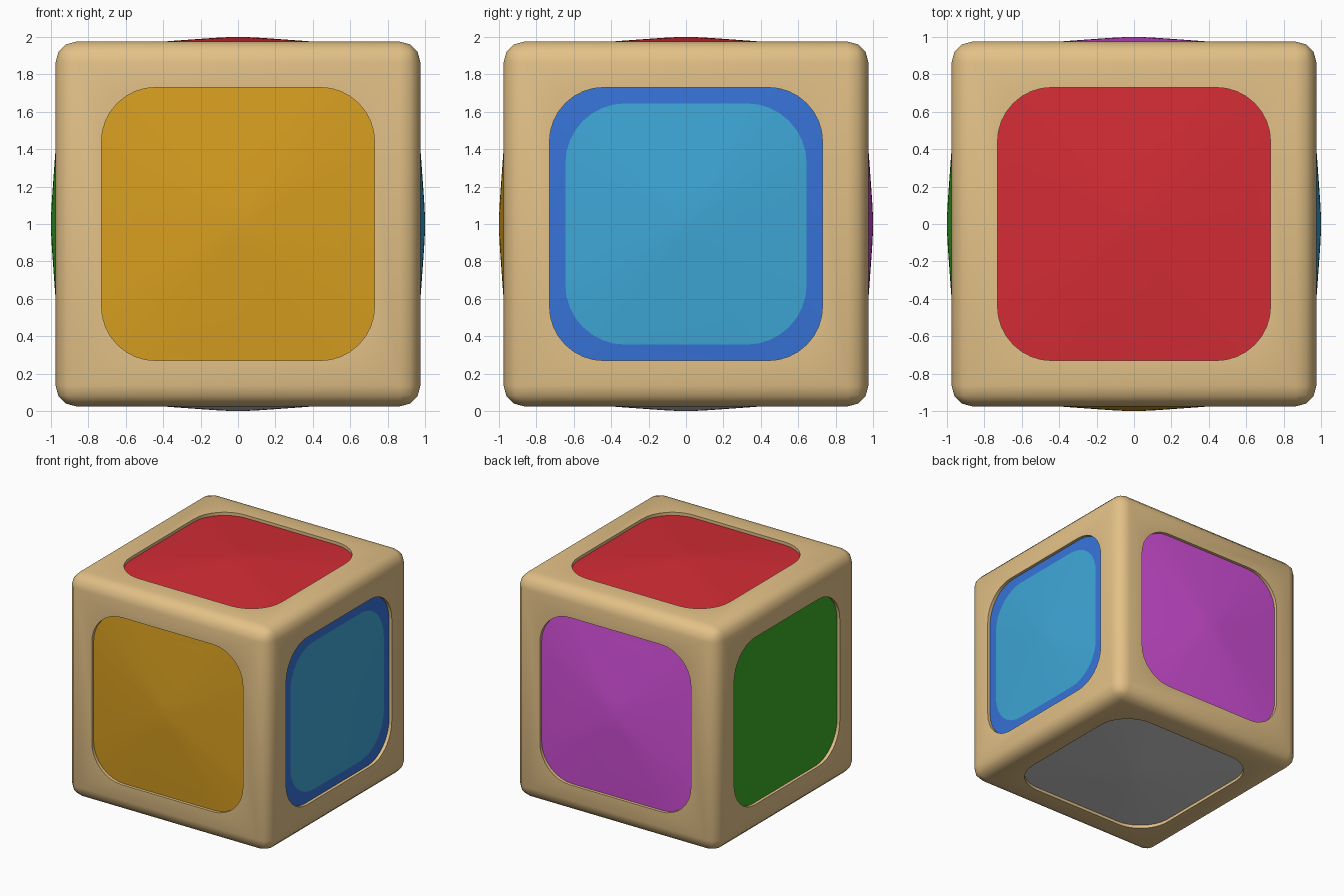
import bpy, bmesh, math
from mathutils import Matrix, Vector

if "Cube" in bpy.data.objects:
    bpy.data.objects.remove(bpy.data.objects["Cube"])

HALF = 0.975      # half width of the wooden block
BEVEL = 0.11      # rounding of the block edges
WINDOW = 0.73     # half width of each window
STEPS = 8         # segments per rounded window corner
CENTRE = Matrix.Translation((0, 0, 1))


def material(name, rgb):
    """Flat colour from 0-255 display values."""
    m = bpy.data.materials.new(name)
    lin = [((c / 255 + 0.055) / 1.055) ** 2.4 for c in rgb]
    m.diffuse_color = (*lin, 1)
    m.use_nodes = True
    m.node_tree.nodes["Principled BSDF"].inputs["Base Color"].default_value = m.diffuse_color
    return m


def finish(bm, name, mats, angle):
    mesh = bpy.data.meshes.new(name)
    bm.to_mesh(mesh)
    bm.free()
    for m in mats:
        mesh.materials.append(m)
    mesh.shade_smooth()
    mesh.set_sharp_from_angle(angle=math.radians(angle))
    ob = bpy.data.objects.new(name, mesh)
    bpy.context.collection.objects.link(ob)
    return ob


def outline(half, radius):
    """Rounded square, four corners of STEPS + 1 points, counter-clockwise."""
    pts = []
    for k in range(4):
        a0 = k * math.pi / 2
        sx, sy = ((1, 1), (-1, 1), (-1, -1), (1, -1))[k]
        for i in range(STEPS + 1):
            a = a0 + i / STEPS * math.pi / 2
            pts.append((sx * (half - radius) + radius * math.cos(a),
                        sy * (half - radius) + radius * math.sin(a)))
    return pts


def dome(x, y):
    """Shallow pillow: rounded at the middle, gently sloping to the rim."""
    r = (abs(x) ** 3 + abs(y) ** 3) ** (1 / 3)
    return 1.008 - math.hypot(0.008, 0.075 * r)


# Rotations that carry the top side onto every side of the block
SIDES = {
    "top": Matrix.Identity(4),
    "bottom": Matrix.Rotation(math.pi, 4, 'X'),
    "front": Matrix.Rotation(math.pi / 2, 4, 'X'),
    "back": Matrix.Rotation(-math.pi / 2, 4, 'X'),
    "right": Matrix.Rotation(math.pi / 2, 4, 'Y'),
    "left": Matrix.Rotation(-math.pi / 2, 4, 'Y'),
}

wood = material("light wood", (227, 193, 135))
blue = material("blue", (55, 115, 216))
COLOURS = {
    "top": material("red", (212, 44, 53)),
    "bottom": material("light grey", (205, 205, 205)),
    "front": material("amber", (216, 159, 32)),
    "back": material("magenta", (212, 80, 219)),
    "right": material("sky blue", (62, 167, 215)),
    "left": material("green", (61, 172, 42)),
}

# Wooden block: bevelled cube with a window opening in each side
bm = bmesh.new()
bmesh.ops.create_cube(bm, size=2 * HALF)
bmesh.ops.bevel(bm, geom=bm.edges[:], offset=BEVEL, segments=3,
                profile=0.5, affect='EDGES')
bmesh.ops.delete(bm, geom=[f for f in bm.faces if f.calc_area() > 1],
                 context='FACES_ONLY')
inner = HALF - BEVEL
n = STEPS + 1
for rot in SIDES.values():
    def add(x, y, z):
        return bm.verts.new(rot @ Vector((x, y, z)))
    corners = [add(x * inner, y * inner, HALF)
               for x, y in ((1, 1), (-1, 1), (-1, -1), (1, -1))]
    rim = [add(x, y, HALF) for x, y in outline(WINDOW, 0.29)]
    foot = [add(x, y, 0.935) for x, y in outline(WINDOW, 0.29)]
    for k in range(4):
        for i in range(STEPS):
            bm.faces.new((corners[k], rim[k * n + i + 1], rim[k * n + i]))
        nxt = (k + 1) % 4
        bm.faces.new((corners[k], corners[nxt], rim[nxt * n], rim[k * n + STEPS]))
    for i in range(4 * n):
        j = (i + 1) % (4 * n)
        bm.faces.new((rim[i], rim[j], foot[j], foot[i]))
bmesh.ops.remove_doubles(bm, verts=bm.verts[:], dist=0.0005)
bmesh.ops.recalc_face_normals(bm, faces=bm.faces[:])
finish(bm, "wooden_block", [wood], 40).matrix_world = CENTRE

# Domed coloured panels; the right one has a darker blue border
RINGS = ((0.06, 0.03), (0.12, 0.05), (0.25, 0.1), (0.4, 0.18), (0.53, 0.26),
         (0.645, 0.32), (WINDOW, 0.29))
for side, rot in SIDES.items():
    bm = bmesh.new()
    centre = bm.verts.new((0, 0, 1))
    prev = None
    for r, (half, radius) in enumerate(RINGS):
        ring = [bm.verts.new((x, y, dome(x, y))) for x, y in outline(half, radius)]
        for i in range(len(ring)):
            j = (i + 1) % len(ring)
            if prev:
                f = bm.faces.new((prev[i], ring[i], ring[j], prev[j]))
            else:
                f = bm.faces.new((centre, ring[i], ring[j]))
            if side == "right" and r == len(RINGS) - 1:
                f.material_index = 1
        prev = ring
    mats = [COLOURS[side]] + ([blue] if side == "right" else [])
    finish(bm, side + "_panel", mats, 40).matrix_world = CENTRE @ rot
